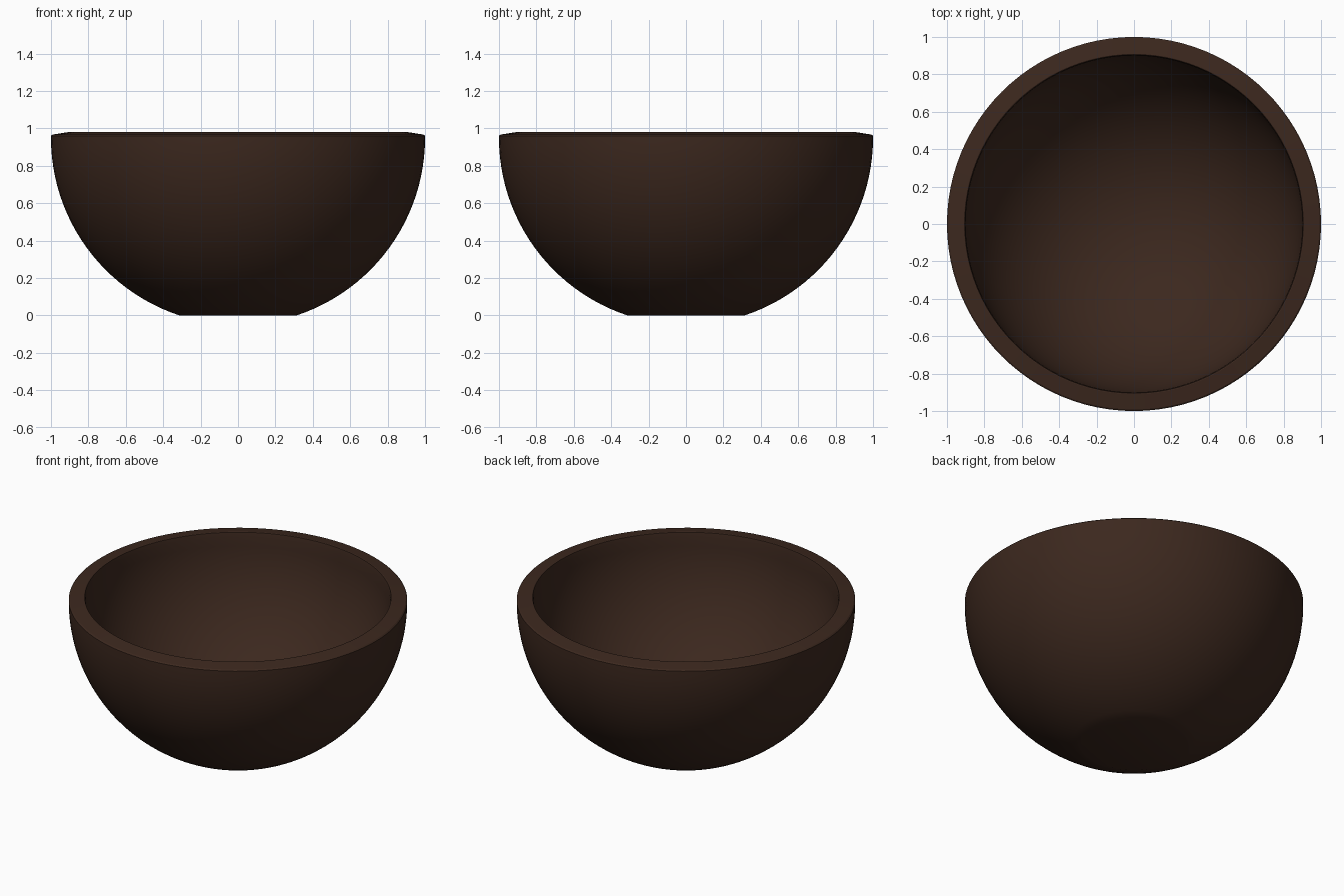
import bpy, bmesh, math

if "Cube" in bpy.data.objects:
    bpy.data.objects.remove(bpy.data.objects["Cube"])

SEGMENTS = 96
CENTRE_Z = 0.95


def arc(radius, start, end, steps):
    """Points (r, z) on a circle around the bowl centre, angles from straight down."""
    return [(radius * math.sin(a), CENTRE_Z - radius * math.cos(a))
            for a in (start + (end - start) * i / steps for i in range(steps + 1))]


# Bowl cross-section: flat foot, round outer wall, sloped rim, round inner wall
foot_angle = math.acos(CENTRE_Z)
profile = [(0, 0)]
profile += arc(1.0, foot_angle, math.pi / 2, 24)
profile += [(1.0, 0.96), (0.992, 0.967), (0.91, 0.98), (0.905, 0.978)]
profile += arc(0.9, math.pi / 2, 0, 24)[:-1]
profile += [(0, CENTRE_Z - 0.9)]

# Spin the cross-section into a closed shell
bm = bmesh.new()
verts = [bm.verts.new((r, 0, z)) for r, z in profile]
edges = [bm.edges.new(pair) for pair in zip(verts, verts[1:])]
bmesh.ops.spin(bm, geom=verts + edges, cent=(0, 0, 0), axis=(0, 0, 1),
               angle=math.tau, steps=SEGMENTS, use_merge=False)
bmesh.ops.remove_doubles(bm, verts=bm.verts, dist=0.0005)
bmesh.ops.recalc_face_normals(bm, faces=bm.faces)
mesh = bpy.data.meshes.new("bowl")
bm.to_mesh(mesh)
bm.free()

bowl = bpy.data.objects.new("bowl", mesh)
bpy.context.collection.objects.link(bowl)
bpy.context.view_layer.objects.active = bowl
bowl.select_set(True)
bpy.ops.object.shade_smooth_by_angle(angle=math.radians(20))

# Dark brown wood
wood = bpy.data.materials.new("dark_wood")
wood.diffuse_color = (0.045, 0.021, 0.013, 1)
wood.use_nodes = True
wood.node_tree.nodes["Principled BSDF"].inputs["Base Color"].default_value = wood.diffuse_color
mesh.materials.append(wood)
